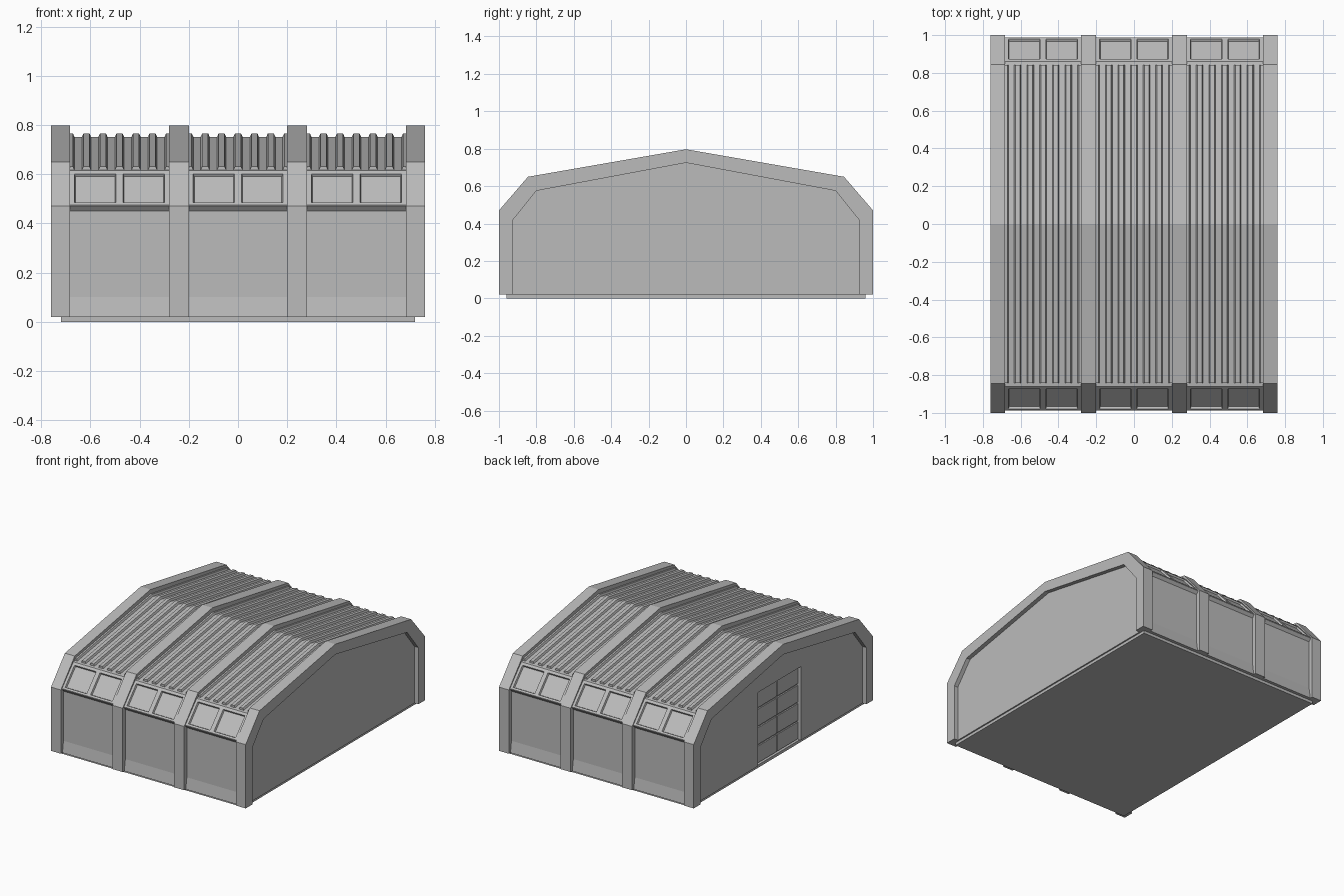
import bpy
import bmesh
from mathutils import Vector

cube = bpy.data.objects.get("Cube")
if cube:
    bpy.data.objects.remove(cube)

grey = bpy.data.materials.new("concrete_grey")
grey.use_nodes = True
COLOUR = (0.5, 0.5, 0.5, 1)
grey.diffuse_color = COLOUR
grey.node_tree.nodes["Principled BSDF"].inputs["Base Color"].default_value = COLOUR


def finish(bm, name, recalc=True):
    if recalc:
        bmesh.ops.recalc_face_normals(bm, faces=bm.faces)
    mesh = bpy.data.meshes.new(name)
    bm.to_mesh(mesh)
    bm.free()
    mesh.materials.append(grey)
    obj = bpy.data.objects.new(name, mesh)
    bpy.context.collection.objects.link(obj)
    return obj


def prism(name, outline, x0, x1):
    """Extrude a (y, z) outline from x0 to x1."""
    bm = bmesh.new()
    face = bm.faces.new([bm.verts.new((x0, y, z)) for y, z in outline])
    moved = bmesh.ops.extrude_face_region(bm, geom=[face], use_keep_orig=True)["geom"]
    verts = [g for g in moved if isinstance(g, bmesh.types.BMVert)]
    bmesh.ops.translate(bm, verts=verts, vec=(x1 - x0, 0, 0))
    return finish(bm, name)


def box(name, x0, x1, y0, y1, z0, z1):
    return prism(name, [(y0, z0), (y1, z0), (y1, z1), (y0, z1)], x0, x1)


def mirrored(half):
    """Close a half profile that ends on the ridge line."""
    return half + [(-y, z) for y, z in reversed(half[:-1])]


FLOOR = 0.02
EAVE, SILL, RIDGE = Vector((0.86, 0.615)), Vector((0.987, 0.475)), 0.752
RIBS = [(-0.76, -0.683), (-0.28, -0.2), (0.2, 0.28), (0.683, 0.76)]
BAYS = [(RIBS[i][1], RIBS[i + 1][0]) for i in range(3)]

# Foundation slab
box("foundation", -0.72, 0.72, -0.96, 0.96, 0, FLOOR)

# Hall body: skirt, wall, ledge, notch behind the windows, roof
body = mirrored([(0.982, FLOOR), (0.97, 0.1), (0.97, 0.45), (0.987, 0.47), tuple(SILL),
                 (0.955, 0.475), (0.845, 0.598), tuple(EAVE), (0, RIDGE)])
prism("hall_body", body, -0.7, 0.73)

# Gable wall with the door opening
DOOR_W, DOOR_TOP = 0.24, 0.54
opening = [(-DOOR_W, FLOOR), (-DOOR_W, DOOR_TOP), (DOOR_W, DOOR_TOP), (DOOR_W, FLOOR)]
prism("door_gable", body + opening, -0.73, -0.7)

# Door panels, two columns of four
rows, gap = 4, 0.006
step = (DOOR_TOP - FLOOR) / rows
for col, y0 in enumerate((-DOOR_W, 0)):
    for row in range(rows):
        z0 = FLOOR + row * step
        box(f"door_panel_{col}_{row}", -0.709, -0.699, y0 + gap, y0 + DOOR_W - gap,
            z0 + gap, z0 + step - gap)

# Arched ribs
outer = mirrored([(1, FLOOR), (1, 0.47), (0.845, 0.65), (0, 0.797)])
inner = mirrored([(0.925, FLOOR), (0.925, 0.42), (0.8, 0.575), (0, 0.725)])
for i, (x0, x1) in enumerate(RIBS):
    prism(f"arch_rib_{i}", outer + inner[::-1], x0, x1)


def window_band(name, x0, x1, side):
    """Sloping band with two recessed windows."""
    bm = bmesh.new()
    mid = (x0 + x1) / 2
    xs = [x0, x0 + 0.018, mid - 0.015, mid + 0.015, x1 - 0.018, x1]
    grid = []
    for t in (0, 0.07, 0.9, 1):
        y, z = SILL.lerp(EAVE, t)
        grid.append([bm.verts.new((x, side * y, z)) for x in xs])
    windows = []
    for r in range(3):
        for c in range(5):
            f = bm.faces.new((grid[r][c], grid[r][c + 1], grid[r + 1][c + 1], grid[r + 1][c]))
            f.normal_update()
            if f.normal.z < 0:
                f.normal_flip()
            if r == 1 and c in (1, 3):
                windows.append(f)
    bm.normal_update()
    bmesh.ops.inset_individual(bm, faces=windows, thickness=0.006, depth=-0.012)
    finish(bm, name, recalc=False)


def roof_ridge(name, x):
    """Trapezoid corrugation running over the roof from eave to eave."""
    bm = bmesh.new()
    section = [(-0.02, -0.004), (-0.012, 0.014), (0.012, 0.014), (0.02, -0.004)]
    end = 0.842
    slope = (RIDGE - EAVE.y) / EAVE.x
    loops = [[bm.verts.new((x + dx, y, RIDGE - slope * abs(y) + dz)) for dx, dz in section]
             for y in (-end, 0, end)]
    for a, b in zip(loops, loops[1:]):
        for k in range(4):
            n = (k + 1) % 4
            bm.faces.new((a[k], a[n], b[n], b[k]))
    bm.faces.new(loops[0])
    bm.faces.new(loops[-1])
    finish(bm, name)


# Windows and corrugated roof in each bay
for i, (x0, x1) in enumerate(BAYS):
    window_band(f"front_windows_{i}", x0, x1, -1)
    window_band(f"back_windows_{i}", x0, x1, 1)
    for k in range(7):
        roof_ridge(f"roof_ridge_{i}_{k}", x0 + (x1 - x0) * k / 6)
